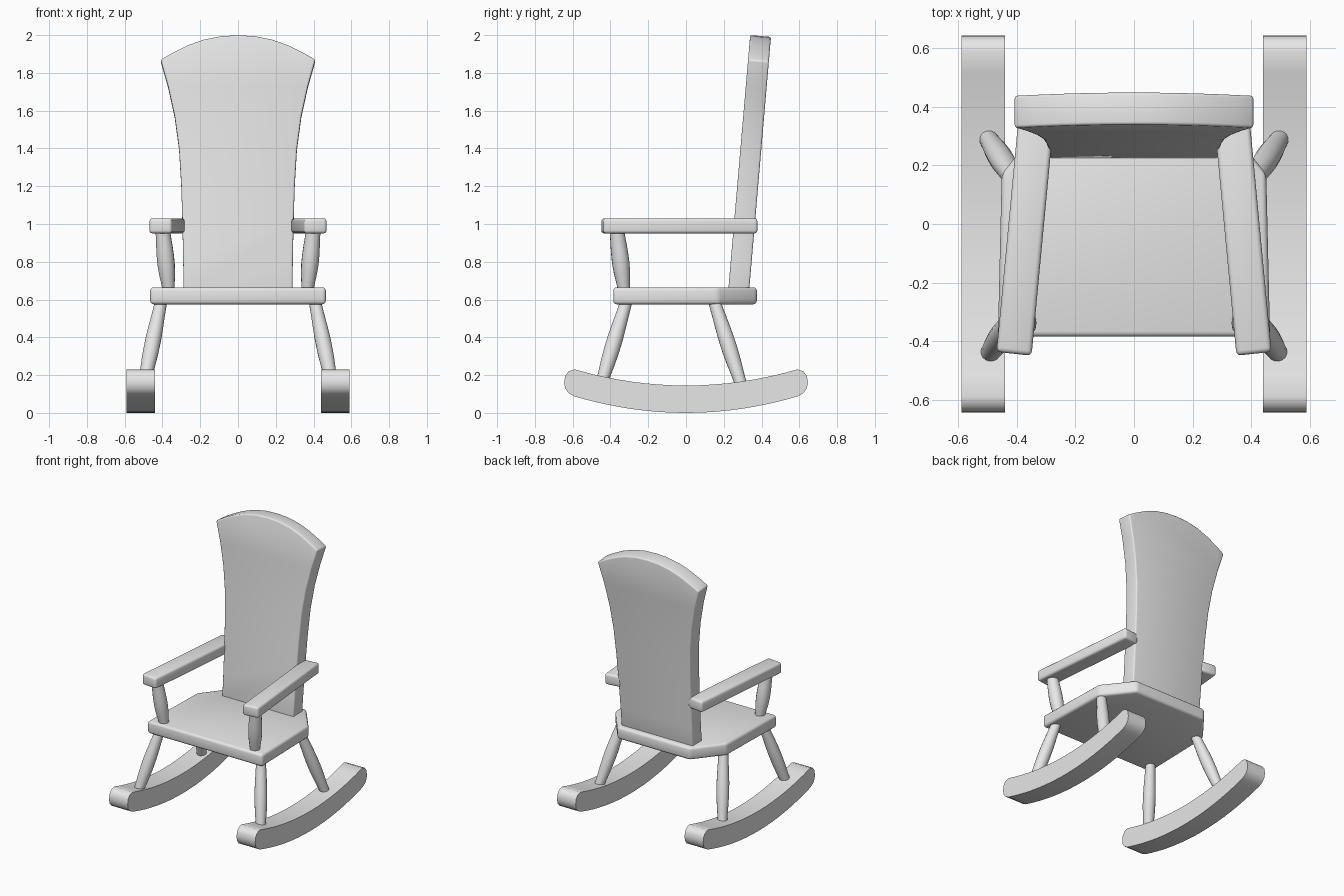
import bpy, bmesh, math
from mathutils import Vector, Matrix

if "Cube" in bpy.data.objects:
    bpy.data.objects.remove(bpy.data.objects["Cube"])

grey = bpy.data.materials.new("plain_grey")
grey.diffuse_color = (0.8, 0.8, 0.8, 1)
grey.use_nodes = True
grey.node_tree.nodes["Principled BSDF"].inputs["Base Color"].default_value = grey.diffuse_color


def finish(name, bm, bevel=0.0, angle=180):
    """Turn a bmesh into a smooth-shaded object with optional rounded edges."""
    bmesh.ops.recalc_face_normals(bm, faces=bm.faces)
    if bevel:
        edges = [e for e in bm.edges if e.calc_face_angle(0) > math.radians(25)]
        bmesh.ops.bevel(bm, geom=edges, offset=bevel, segments=3, profile=0.5,
                        affect='EDGES', clamp_overlap=True)
    me = bpy.data.meshes.new(name)
    bm.to_mesh(me)
    bm.free()
    me.materials.append(grey)
    ob = bpy.data.objects.new(name, me)
    bpy.context.collection.objects.link(ob)
    bpy.ops.object.select_all(action='DESELECT')
    bpy.context.view_layer.objects.active = ob
    ob.select_set(True)
    bpy.ops.object.shade_smooth_by_angle(angle=math.radians(angle))
    return ob


def prism(name, points, direction, bevel=0.0, angle=180):
    """Extrude a flat outline along a direction."""
    bm = bmesh.new()
    face = bm.faces.new([bm.verts.new(p) for p in points])
    ext = bmesh.ops.extrude_face_region(bm, geom=[face], use_keep_orig=True)
    moved = [v for v in ext["geom"] if isinstance(v, bmesh.types.BMVert)]
    bmesh.ops.translate(bm, verts=moved, vec=Vector(direction))
    return finish(name, bm, bevel, angle)


def spindle(name, start, end, radii, sides=16):
    """Turned post whose radius swells along its length."""
    start, end = Vector(start), Vector(end)
    rot = (end - start).to_track_quat('Z', 'Y')
    bm = bmesh.new()
    rings = []
    for i, r in enumerate(radii):
        c = start.lerp(end, i / (len(radii) - 1))
        rings.append([bm.verts.new(c + rot @ Vector((r * math.cos(a), r * math.sin(a), 0)))
                      for a in (2 * math.pi * k / sides for k in range(sides))])
    for a, b in zip(rings, rings[1:]):
        for k in range(sides):
            n = (k + 1) % sides
            bm.faces.new((a[k], a[n], b[n], b[k]))
    bm.faces.new(rings[0][::-1])
    bm.faces.new(rings[-1])
    return finish(name, bm, angle=50)


# Seat: plank with cut-off back corners
seat = [(0.465, -0.385), (0.452, 0.17), (0.29, 0.375)]
outline = seat + [(-x, y) for x, y in reversed(seat)]
prism("seat", [(x, y, 0.575) for x, y in outline], (0, 0, 0.09), 0.018)

# Backrest: flared slab with an arched top, leaning backwards
half = [(0.288, 0.62), (0.29, 0.80), (0.294, 1.0), (0.30, 1.2), (0.312, 1.4),
        (0.335, 1.57), (0.37, 1.73), (0.41, 1.87)]
arch = [(0.35, 1.905), (0.27, 1.945), (0.18, 1.977), (0.09, 1.995)]
side = half + arch
outline = side + [(0, 2.0)] + [(-x, z) for x, z in reversed(side)]
lean = 0.086
prism("backrest", [(x, 0.225 + lean * (z - 0.665), z) for x, z in outline],
      (0, 0.11, -0.11 * lean), 0.01)

# Rocker side profile: shallow curve with rounded ends
ys = [-0.59 + 1.18 * i / 16 for i in range(17)]
lower = [(y, 0.25 * y * y) for y in ys]
upper = [(y, 0.145 + 0.245 * y * y) for y in reversed(ys)]
tip = [(0.622, 0.105), (0.64, 0.13), (0.645, 0.16), (0.64, 0.195), (0.622, 0.22)]
rocker = lower + tip + upper + [(-y, z) for y, z in reversed(tip)]

bulge = [0.031, 0.034, 0.039, 0.042, 0.042, 0.039, 0.035, 0.032]

for s, label in ((-1, "left"), (1, "right")):
    prism("rocker_" + label, [(s * 0.44, y, z) for y, z in rocker],
          (s * 0.15, 0, 0), angle=60)
    # Armrest, closing in towards the back
    arm = [(0.47, -0.437), (0.35, -0.45), (0.273, 0.365), (0.393, 0.38)]
    prism("armrest_" + label, [(s * x, y, 0.95) for x, y in arm], (0, 0, 0.08), 0.016)
    # Turned legs and arm post
    spindle("front_leg_" + label, (s * 0.502, -0.455, 0.13), (s * 0.406, -0.314, 0.595), bulge)
    spindle("back_leg_" + label, (s * 0.502, 0.298, 0.13), (s * 0.406, 0.148, 0.595), bulge)
    spindle("arm_post_" + label, (s * 0.367, -0.328, 0.65), (s * 0.398, -0.366, 0.965),
            [0.032, 0.037, 0.043, 0.046, 0.046, 0.044, 0.041, 0.039])
